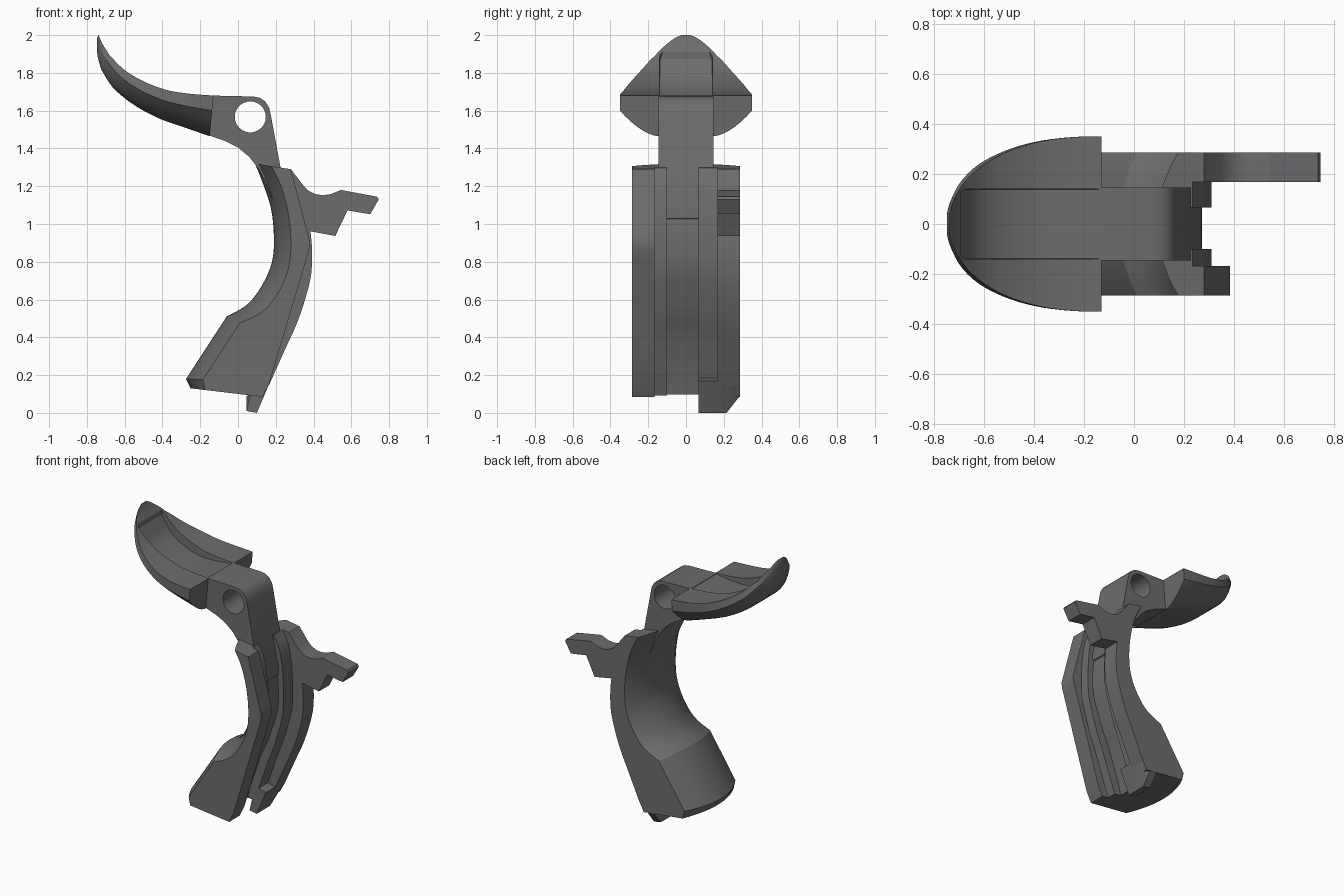
import bpy, bmesh, math

if "Cube" in bpy.data.objects:
    bpy.data.objects.remove(bpy.data.objects["Cube"])

metal = bpy.data.materials.new("dark_metal")
metal.diffuse_color = (.155, .15, .154, 1)
metal.use_nodes = True
metal.node_tree.nodes["Principled BSDF"].inputs["Base Color"].default_value = metal.diffuse_color


def loft(name, rings):
    """Skin a list of equal-length closed rings and cap both ends."""
    bm = bmesh.new()
    rows = [[bm.verts.new(p) for p in ring] for ring in rings]
    n = len(rows[0])
    for a, b in zip(rows, rows[1:]):
        for i in range(n):
            j = (i + 1) % n
            bm.faces.new((a[i], a[j], b[j], b[i]))
    bm.faces.new(rows[0][::-1])
    bm.faces.new(rows[-1])
    bmesh.ops.recalc_face_normals(bm, faces=bm.faces[:])
    mesh = bpy.data.meshes.new(name)
    bm.to_mesh(mesh)
    bm.free()
    mesh.materials.append(metal)
    ob = bpy.data.objects.new(name, mesh)
    bpy.context.collection.objects.link(ob)
    return ob


def prism(name, profile, y0, y1):
    return loft(name, [[(x, y, z) for x, z in profile] for y in (y0, y1)])


def smooth(ob):
    bpy.ops.object.select_all(action='DESELECT')
    ob.select_set(True)
    bpy.context.view_layer.objects.active = ob
    bpy.ops.object.shade_smooth_by_angle(angle=math.radians(28))


def refine(rows, steps):
    """Catmull-Rom interpolation of parameter rows."""
    out = []
    for i in range(len(rows) - 1):
        a, b, c, d = (rows[min(max(k, 0), len(rows) - 1)] for k in range(i - 1, i + 3))
        for s in range(steps):
            t = s / steps
            out.append([0.5 * (2 * q + (r - p) * t + (2 * p - 5 * q + 4 * r - w) * t * t
                               + (3 * q - p - 3 * r + w) * t ** 3)
                        for p, q, r, w in zip(a, b, c, d)])
    return out + [list(rows[-1])]


def straight_edge(z):
    """Front edge of the straight wall on the -y side."""
    if z > .89:
        return .385 - (z - .89) * .2625
    return .385 - (.89 - z) * .2986


# Grip: back x,z / front x,z / side, floor and ledge depth as fractions
curve = [(0.09, 1.32, 0.28, 1.29, .45, .55, .75),
         (0.13, 1.22, 0.335, 1.20, .46, .50, .72),
         (0.175, 1.08, 0.367, 1.06, .46, .42, .66),
         (0.19, 0.93, 0.39, 0.90, .45, .40, .60),
         (0.18, 0.80, 0.388, 0.74, .43, .40, .60),
         (0.13, 0.68, 0.355, 0.60, .40, .42, .63),
         (0.05, 0.575, 0.31, 0.47, .33, .50, .70),
         (-0.06, 0.51, 0.26, 0.36, .22, .60, .78)]
stations = refine(curve, 4) + [(-0.275, 0.18, 0.17, 0.16, .2, .72, .86),
                               (-0.25, 0.13, 0.13, 0.085, .2, .74, .87)]
HALF = 0.285
rings = []
for bx, bz, fx, fz, side, floor, ledge in stations:
    section = [(side * (k / 8) ** 2, HALF * k / 8) for k in range(-8, 9)]
    section += [(1, HALF), (1, .167), (ledge, .167), (ledge, .065), (floor, .065),
                (floor, -.10), (ledge, -.10), (ledge, -.167), (1, -.167), (1, -HALF)]
    ring = []
    for f, y in section:
        x, z = bx + (fx - bx) * f, bz + (fz - bz) * f
        if f == 1 and y < 0:
            x = min(x, straight_edge(z))
        ring.append((x, y, z))
    rings.append(ring)
smooth(loft("grip", rings))

# Pivot block with rounded shoulder and pin hole
hub = prism("pivot_block", [(-.14, 1.68), (.08, 1.675), (.115, 1.668), (.145, 1.648),
                            (.165, 1.615), (.175, 1.57), (.225, 1.30), (.27, 1.08),
                            (.27, 1.03), (.21, 1.0), (.205, 1.08), (.14, 1.23), (.11, 1.29),
                            (.06, 1.355), (0, 1.405), (-.07, 1.44), (-.15, 1.468)], -.145, .145)
bpy.ops.mesh.primitive_cylinder_add(vertices=48, radius=.082, depth=1,
                                    location=(.065, 0, 1.567), rotation=(math.pi / 2, 0, 0))
cutter = bpy.context.object
cutter.name = "pin_cutter"
cutter.hide_render = True
cutter.data.materials.append(metal)
mod = hub.modifiers.new("pin_hole", 'BOOLEAN')
mod.operation, mod.object, mod.solver = 'DIFFERENCE', cutter, 'EXACT'
bpy.context.view_layer.objects.active = hub
bpy.ops.object.modifier_apply(modifier=mod.name)
bpy.data.objects.remove(cutter)
smooth(hub)

# Spur: top x,z / bottom x,z / depth of the dished channel
spur = [(-.738, 2.0, -.747, 1.985, 0),
        (-.718, 1.955, -.745, 1.90, 0),
        (-.69, 1.91, -.731, 1.84, 0),
        (-.68, 1.893, -.725, 1.82, .25),
        (-.60, 1.815, -.66, 1.72, .42),
        (-.50, 1.755, -.55, 1.63, .42),
        (-.38, 1.71, -.42, 1.56, .32),
        (-.26, 1.69, -.28, 1.51, .16),
        (-.13, 1.68, -.15, 1.465, .01)]
rings = []
for tx, tz, bx, bz, dish in refine(spur[:3], 5) + refine(spur[3:], 4):
    w = .35 * math.sqrt(max(.002, 1 - ((-.13 - tx) / .609) ** 2.35))
    flat, chan = min(.145, .42 * w), min(.14, .85 * w)
    half = [(dish, chan - .002), (0, chan), (0, w)]
    half += [(.37 + .63 * (1 - v ** 1.7), flat + (w - flat) * v)
             for v in (1, .85, .7, .55, .4, .25, .1, 0)]
    section = half + [(f, -y) for f, y in reversed(half)]
    rings.append([(tx + (bx - tx) * f, y, tz + (bz - tz) * f) for f, y in section])
smooth(loft("thumb_spur", rings))

# Side lever tab
smooth(prism("lever_tab", [(.25, 1.27), (.28, 1.29), (.345, 1.205), (.375, 1.175), (.41, 1.158),
                           (.45, 1.152), (.49, 1.158), (.545, 1.18), (.735, 1.145),
                           (.745, 1.13), (.70, 1.052), (.58, 1.072), (.515, .937),
                           (.39, .96), (.32, .97)], .167, HALF))

# Foot with a chamfered outer corner
foot = [(.065, .10), (.045, .01), (.10, 0), (.172, .17), (.10, .19)]
smooth(loft("foot", [[(x, y, max(z, low)) for x, z in foot]
                     for y, low in ((.065, 0), (.215, 0), (HALF, .09))]))
